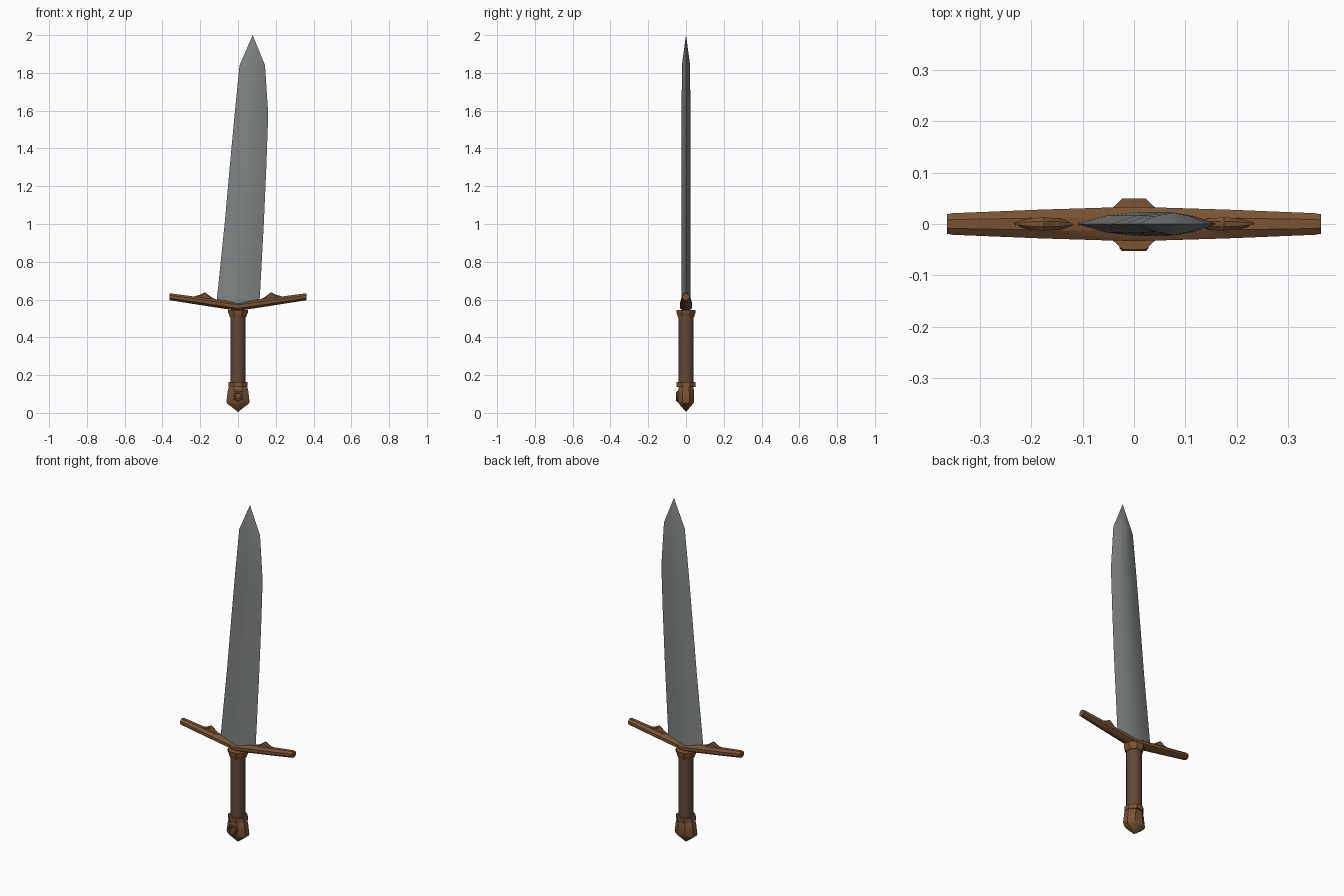
import bpy, bmesh, math
from mathutils import Vector

if "Cube" in bpy.data.objects:
    bpy.data.objects.remove(bpy.data.objects["Cube"])


def material(name, rgb):
    m = bpy.data.materials.new(name)
    m.diffuse_color = (*rgb, 1)
    m.use_nodes = True
    m.node_tree.nodes["Principled BSDF"].inputs["Base Color"].default_value = m.diffuse_color
    return m


STEEL = material("grey steel", (0.215, 0.230, 0.228))
BRONZE = material("brown bronze", (0.200, 0.088, 0.032))
LEATHER = material("dark leather", (0.120, 0.062, 0.040))


def loft(name, rings, mat, angle=30):
    """Skin closed rings of equal point count and cap both ends."""
    bm = bmesh.new()
    loops = [[bm.verts.new(p) for p in ring] for ring in rings]
    n = len(loops[0])
    for a, b in zip(loops, loops[1:]):
        for i in range(n):
            j = (i + 1) % n
            bm.faces.new((a[i], a[j], b[j], b[i]))
    bm.faces.new(loops[0][::-1])
    bm.faces.new(loops[-1])
    bmesh.ops.remove_doubles(bm, verts=bm.verts, dist=1e-5)
    bmesh.ops.recalc_face_normals(bm, faces=bm.faces)
    me = bpy.data.meshes.new(name)
    bm.to_mesh(me)
    bm.free()
    ob = bpy.data.objects.new(name, me)
    bpy.context.collection.objects.link(ob)
    me.materials.append(mat)
    bpy.ops.object.select_all(action='DESELECT')
    ob.select_set(True)
    bpy.context.view_layer.objects.active = ob
    bpy.ops.object.shade_smooth_by_angle(angle=math.radians(angle))
    return ob


def unit(n):
    return [(math.cos((i + 0.5) * math.tau / n), math.sin((i + 0.5) * math.tau / n))
            for i in range(n)]


def turned(name, levels, mat, n=8, angle=30):
    """Upright part from levels of (z, x radius, y radius); radii are across the flats."""
    k = 1 / math.cos(math.pi / n)
    rings = [[Vector((rx * k * c, ry * k * s, z)) for c, s in unit(n)]
             for z, rx, ry in levels]
    return loft(name, rings, mat, angle)


# Blade: lens section, slightly curved, with a clipped point
section = [(-1, 0), (-0.5, -0.7), (0, -1), (0.5, -0.7),
           (1, 0), (0.5, 0.7), (0, 1), (-0.5, 0.7)]
stations = [  # z, left x, right x, half thickness
    (0.570, -0.112, 0.112, 0.023), (0.62, -0.110, 0.116, 0.023),
    (1.01, -0.070, 0.137, 0.023), (1.30, -0.044, 0.150, 0.023),
    (1.58, -0.018, 0.160, 0.023), (1.84, 0.008, 0.143, 0.022),
    (2.00, 0.078, 0.078, 0.0)]
loft("blade", [[Vector(((l + r) / 2 + (r - l) / 2 * u, t * v, z)) for u, v in section]
               for z, l, r, t in stations], STEEL, 40)

# Crossguard: arms rise gently from the middle
half = [(0.363, 0.597, 0.631, 0.019), (0.352, 0.595, 0.632, 0.021),
        (0.18, 0.568, 0.609, 0.028), (0.05, 0.548, 0.592, 0.032)]  # x, bottom, top, half depth
arms = [(-x, b, t, d) for x, b, t, d in half] + [(0, 0.541, 0.585, 0.033)] + half[::-1]
k8 = 1 / math.cos(math.pi / 8)
loft("crossguard", [[Vector((x, d * k8 * c, (b + t) / 2 + (t - b) / 2 * k8 * s))
                     for c, s in unit(8)] for x, b, t, d in arms], BRONZE, 35)

# Leaf-shaped ridges on top of each arm
for side, label in ((-1, "left"), (1, "right")):
    rings = []
    for x, w, top in ((0.110, 0.001, 0.596), (0.145, 0.011, 0.616),
                      (0.175, 0.013, 0.638), (0.200, 0.011, 0.626),
                      (0.240, 0.001, 0.615)):
        base = 0.582 + (x - 0.11) * 0.15
        rings.append([Vector((side * x, y, z)) for y, z in
                      ((-w, base), (w, base), (w, top - 0.006),
                       (w * 0.4, top), (-w * 0.4, top), (-w, top - 0.006))])
    loft(label + "_guard_ridge", rings, BRONZE, 25)

# Collar, grip and lower ring
turned("collar", [(0.505, 0.043, 0.043), (0.518, 0.046, 0.046),
                  (0.530, 0.052, 0.050), (0.546, 0.053, 0.050)], BRONZE)
turned("grip", [(0.150, 0.040, 0.040), (0.520, 0.040, 0.040)], LEATHER, 12, 50)
turned("pommel_ring", [(0.138, 0.050, 0.049), (0.163, 0.050, 0.049)], BRONZE)

# Pommel: flared block with a pointed end
turned("pommel", [(0.005, 0.0, 0.0), (0.050, 0.058, 0.039), (0.062, 0.061, 0.043),
                  (0.125, 0.053, 0.041), (0.142, 0.046, 0.036)], BRONZE)

# Shield-shaped boss on the front of the pommel, with a hollowed face
shield = [(-0.022, 0.115), (0.022, 0.115), (0.028, 0.092), (0.018, 0.070),
          (0, 0.058), (-0.018, 0.070), (-0.028, 0.092)]
loft("pommel_boss", [[Vector((x * s, y, 0.09 + (z - 0.09) * s)) for x, z in shield]
                     for y, s in ((-0.036, 1.0), (-0.047, 1.0), (-0.052, 0.85),
                                  (-0.052, 0.62), (-0.046, 0.50))], BRONZE, 25)
